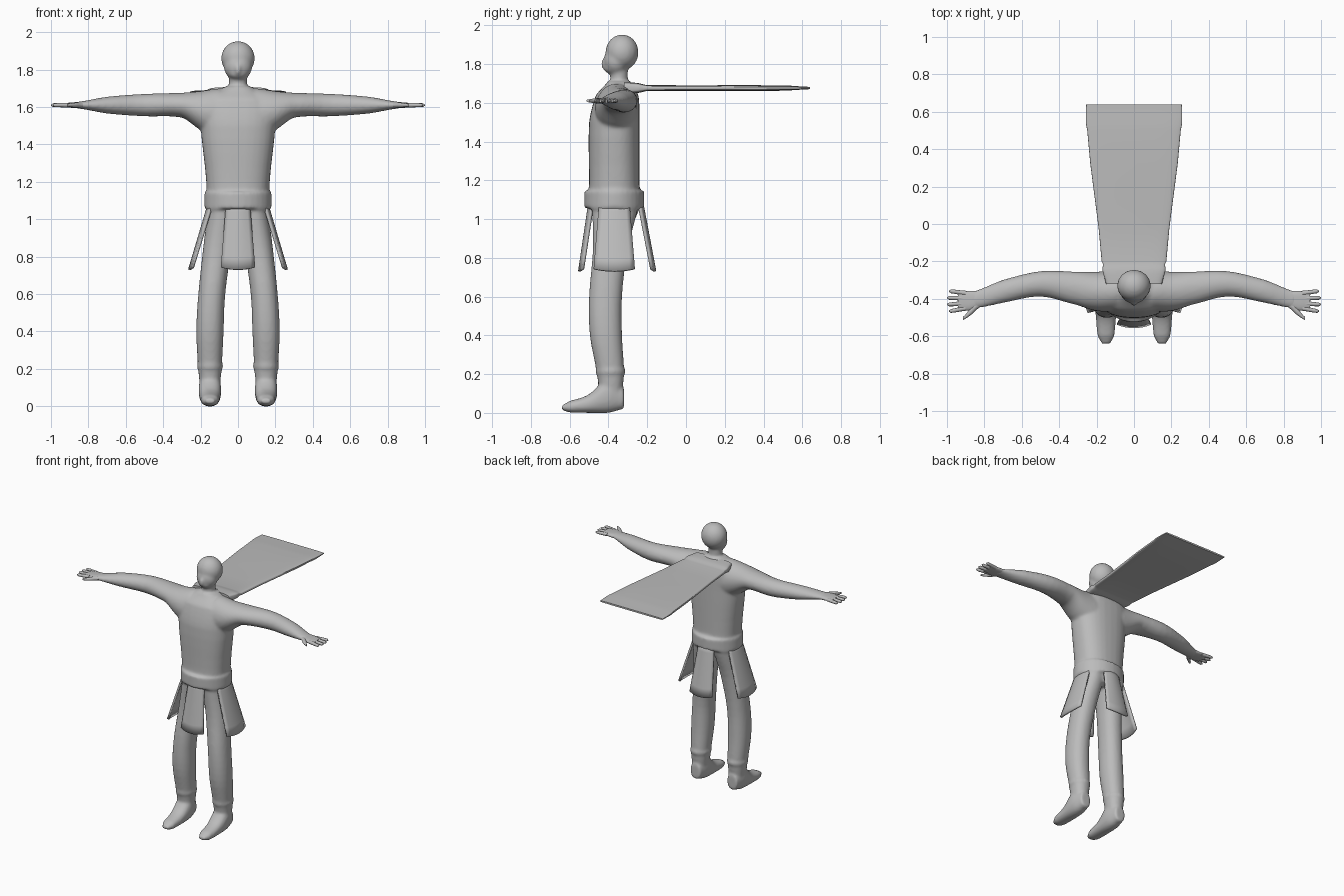
import bpy, bmesh, math
from mathutils import Matrix, Vector

cube = bpy.data.objects.get("Cube")
if cube:
    bpy.data.objects.remove(cube)

colour = (0.5, 0.5, 0.5, 1)
grey = bpy.data.materials.new("plain grey")
grey.use_nodes = True
grey.diffuse_color = colour
grey.node_tree.nodes["Principled BSDF"].inputs["Base Color"].default_value = colour


def spline(before, start, end, after, t):
    """Smooth step between the rings start and end, evenly spaced along the axis."""
    ring = [0.5 * (2 * q + (r - p) * t + (2 * p - 5 * q + 4 * r - s) * t ** 2
                   + (3 * q - p - 3 * r + s) * t ** 3)
            for p, q, r, s in zip(before, start, end, after)]
    ring[0] = start[0] + (end[0] - start[0]) * t
    return ring


def loft(bm, axis, rings, side=1, power=2, sides=32, steps=4):
    """Closed tube; each ring is position, then centre and radius on the two other axes."""
    dense = []
    for i in range(len(rings) - 1):
        before, after = rings[max(i - 1, 0)], rings[min(i + 2, len(rings) - 1)]
        dense += [spline(before, rings[i], rings[i + 1], after, k / steps) for k in range(steps)]
    dense.append(rings[-1])
    loops = []
    for position, centre_a, radius_a, centre_b, radius_b in dense:
        loop = []
        for k in range(sides):
            angle = math.tau * k / sides
            c, s = math.cos(angle), math.sin(angle)
            point = [centre_a + radius_a * math.copysign(abs(c) ** (2 / power), c),
                     centre_b + radius_b * math.copysign(abs(s) ** (2 / power), s)]
            point.insert("xyz".index(axis), position)
            point[0] *= side
            loop.append(bm.verts.new(point))
        loops.append(loop)
    for lower, upper in zip(loops, loops[1:]):
        for k in range(sides):
            bm.faces.new((lower[k - 1], lower[k], upper[k], upper[k - 1]))
    bm.faces.new(loops[0])
    bm.faces.new(loops[-1])


def blob(bm, centre, radii):
    matrix = Matrix.Translation(centre) @ Matrix.Diagonal((*radii, 1))
    bmesh.ops.create_uvsphere(bm, u_segments=32, v_segments=16, radius=1, matrix=matrix)


def drum(bm, centre, radii, depth):
    matrix = Matrix.Translation(centre) @ Matrix.Diagonal((*radii, depth, 1))
    bmesh.ops.create_cone(bm, cap_ends=True, segments=32, radius1=1, radius2=1, depth=1, matrix=matrix)


def finish(bm, name, angle=50):
    bmesh.ops.recalc_face_normals(bm, faces=bm.faces)
    mesh = bpy.data.meshes.new(name)
    bm.to_mesh(mesh)
    bm.free()
    mesh.materials.append(grey)
    obj = bpy.data.objects.new(name, mesh)
    bpy.context.collection.objects.link(obj)
    bpy.ops.object.select_all(action='DESELECT')
    obj.select_set(True)
    bpy.context.view_layer.objects.active = obj
    bpy.ops.object.shade_smooth_by_angle(angle=math.radians(angle))
    return obj


# Body: torso, belt, neck and head
body = bmesh.new()
loft(body, "z", [
    (1, 0, .13, -.36, .1), (1.06, 0, .165, -.37, .13), (1.2, 0, .17, -.37, .13),
    (1.5, 0, .2, -.37, .13), (1.64, 0, .2, -.355, .11), (1.71, 0, .07, -.345, .06)], power=2.4)
drum(body, (0, -.37, 1.1), (.18, .155), .09)
drum(body, (0, -.345, 1.72), (.048, .045), .15)
blob(body, (0, -.33, 1.86), (.09, .085, .092))
blob(body, (0, -.36, 1.815), (.075, .065, .075))
blob(body, (0, -.37, 1.78), (.055, .055, .035))
blob(body, (0, -.42, 1.8), (.015, .02, .03))

# Arms, legs, trouser cuffs and feet on both sides
for side in (1, -1):
    loft(body, "x", [
        (.1, -.36, .11, 1.56, .14), (.2, -.36, .105, 1.58, .105), (.3, -.345, .09, 1.61, .066),
        (.5, -.32, .068, 1.61, .06), (.7, -.36, .062, 1.61, .045), (.87, -.408, .048, 1.61, .016)], side)
    loft(body, "z", [
        (.06, .15, .05, -.39, .055), (.2, .15, .063, -.39, .07), (.4, .15, .073, -.413, .083),
        (.6, .14, .072, -.415, .085), (.85, .11, .076, -.39, .09), (1.08, .08, .08, -.365, .12)], side, 2.2)
    blob(body, (.15 * side, -.39, .215), (.07, .078, .05))
    loft(body, "y", [
        (-.64, .15, .025, .028, .014), (-.6, .15, .045, .032, .03), (-.5, .15, .054, .048, .048),
        (-.4, .15, .06, .09, .09), (-.32, .15, .04, .075, .055)], side, 2.3)

# Fuse everything into one soft skin
skin = finish(body, "body", 80)
remesh = skin.modifiers.new("fuse", 'REMESH')
remesh.mode = 'VOXEL'
remesh.voxel_size = .009
remesh.use_smooth_shade = True
soften = skin.modifiers.new("soften", 'SMOOTH')
soften.factor = .5
soften.iterations = 8

# Hands: palm, four fanned fingers and a thumb
wrist_height = 1.61
for side, label in ((1, "left"), (-1, "right")):
    hand = bmesh.new()
    loft(hand, "x", [(.82, -.4, .04, wrist_height, .018), (.88, -.41, .052, wrist_height, .015),
                     (.94, -.41, .045, wrist_height, .01)], side, 2.5)
    for i in range(4):
        root, tip = -.37 - .027 * i, -.36 - .035 * i
        reach = 1 - .005 * (i - 1.5) ** 2
        loft(hand, "x", [(.9, root, .013, wrist_height, .012), (reach - .01, tip, .01, wrist_height, .01),
                         (reach, tip, .004, wrist_height, .004)], side, sides=12)
    loft(hand, "x", [(.83, -.425, .025, wrist_height, .014), (.87, -.465, .02, wrist_height, .013),
                     (.915, -.505, .008, wrist_height, .007)], side, sides=12)
    finish(hand, label + "_hand")

# Cape held straight out behind the shoulders, thinning at the hem
cape = bmesh.new()
cape_height = 1.676
loft(cape, "y", [
    (-.32, 0, .15, cape_height, .03), (-.25, 0, .168, cape_height, .026), (-.2, 0, .173, cape_height, .015),
    (.5, 0, .25, cape_height, .014), (.64, 0, .256, cape_height, .006)], power=5, sides=48)
finish(cape, "cape", 40)


# Skirt flaps hang outward from the belt, widening and bowed at the edges
def flap(name, direction, top_reach, bottom_reach, width):
    bm = bmesh.new()
    outward = Vector(direction)
    across = outward.cross(Vector((0, 0, 1)))
    top = Vector((0, -.37, 1.1)) + outward * top_reach
    bottom = Vector((0, -.37, .73)) + outward * bottom_reach
    rows, columns = 6, 8
    grid = []
    for r in range(rows + 1):
        t = r / rows
        line = []
        for c in range(columns + 1):
            u = 2 * c / columns - 1
            point = top.lerp(bottom, t) + across * u * (width + .03 * t) - outward * .018 * u * u
            point.z += .012 * t * u * u
            line.append(bm.verts.new(point))
        grid.append(line)
    for upper, lower in zip(grid, grid[1:]):
        for c in range(columns):
            bm.faces.new((upper[c], upper[c + 1], lower[c + 1], lower[c]))
    thick = finish(bm, name).modifiers.new("thickness", 'SOLIDIFY')
    thick.thickness = .014
    thick.offset = 0


flap("front_flap", (0, -1, 0), .125, .18, .06)
flap("back_flap", (0, 1, 0), .14, .21, .06)
flap("left_flap", (1, 0, 0), .15, .26, .075)
flap("right_flap", (-1, 0, 0), .15, .26, .075)
